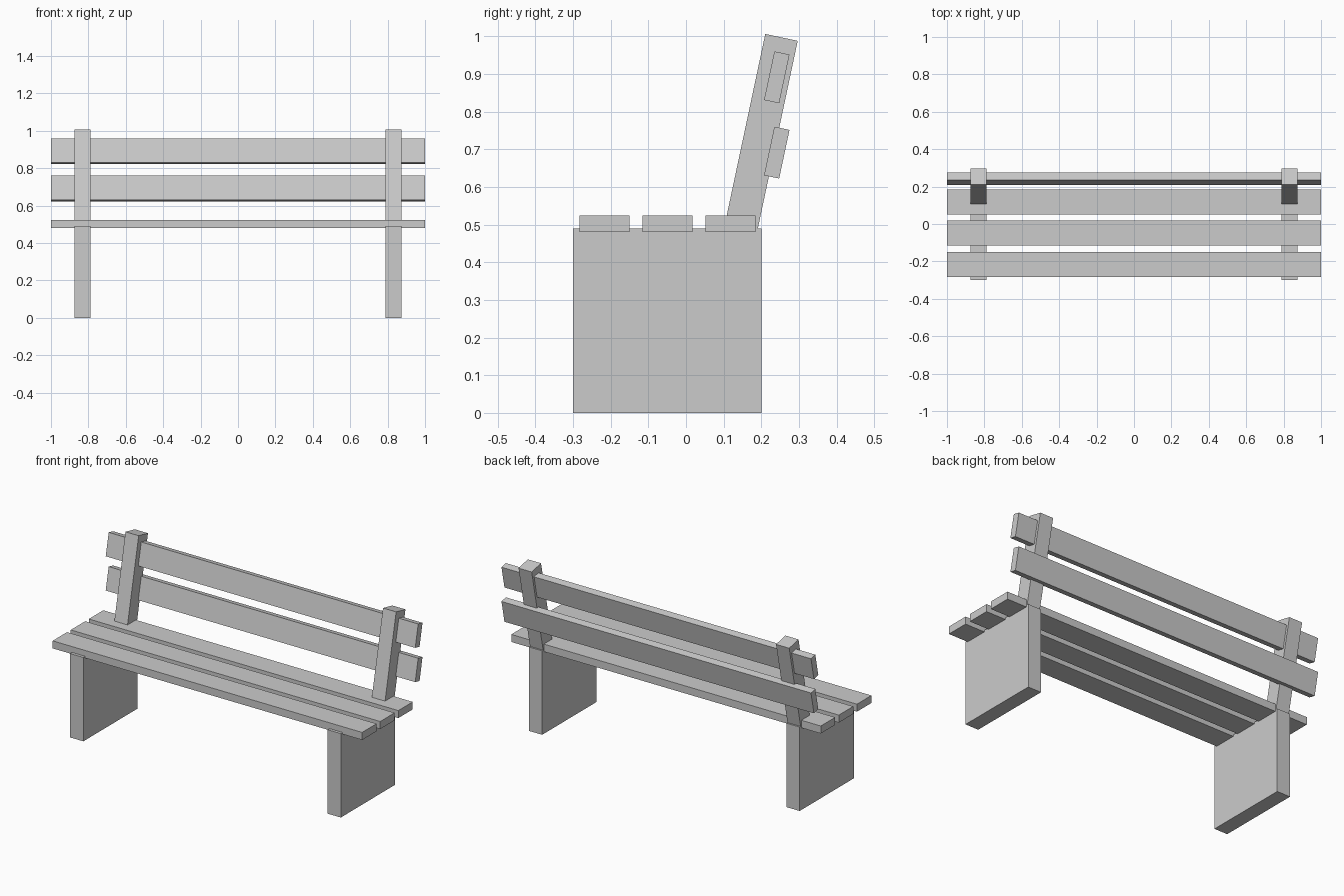
import bpy
import math
from mathutils import Matrix, Vector

cube = bpy.data.objects.get("Cube")
if cube:
    bpy.data.objects.remove(cube, do_unlink=True)

GREY = (0.6, 0.6, 0.6, 1.0)
grey = bpy.data.materials.new("plain grey")
grey.use_nodes = True
grey.diffuse_color = GREY
grey.node_tree.nodes["Principled BSDF"].inputs["Base Color"].default_value = GREY

LEAN = math.radians(-12)  # backrest tilts towards the rear


def box(name, centre, size, lean=0.0):
    """Flat-sided board, optionally leaning about the x axis."""
    bpy.ops.mesh.primitive_cube_add(size=1, location=centre, rotation=(lean, 0, 0))
    obj = bpy.context.object
    obj.name = name
    obj.data.transform(Matrix.Diagonal(Vector((*size, 1))))
    obj.data.materials.append(grey)
    return obj


# Slab legs and leaning back posts, one pair per side
for side, x in (("left", 0.832), ("right", -0.832)):
    box(f"{side}_leg", (x, -0.05, 0.245), (0.085, 0.5, 0.49))
    box(f"{side}_back_post", (x, 0.2, 0.745), (0.085, 0.088, 0.515), LEAN)

# Three seat slats
for name, y in (("front", -0.216), ("middle", -0.049), ("rear", 0.118)):
    box(f"{name}_seat_slat", (0, y, 0.502), (2, 0.133, 0.044))

# Two backrest slats, set level with each other in depth
for name, z in (("lower", 0.691), ("upper", 0.891)):
    box(f"{name}_back_slat", (0, 0.241, z), (2, 0.041, 0.132), LEAN)
